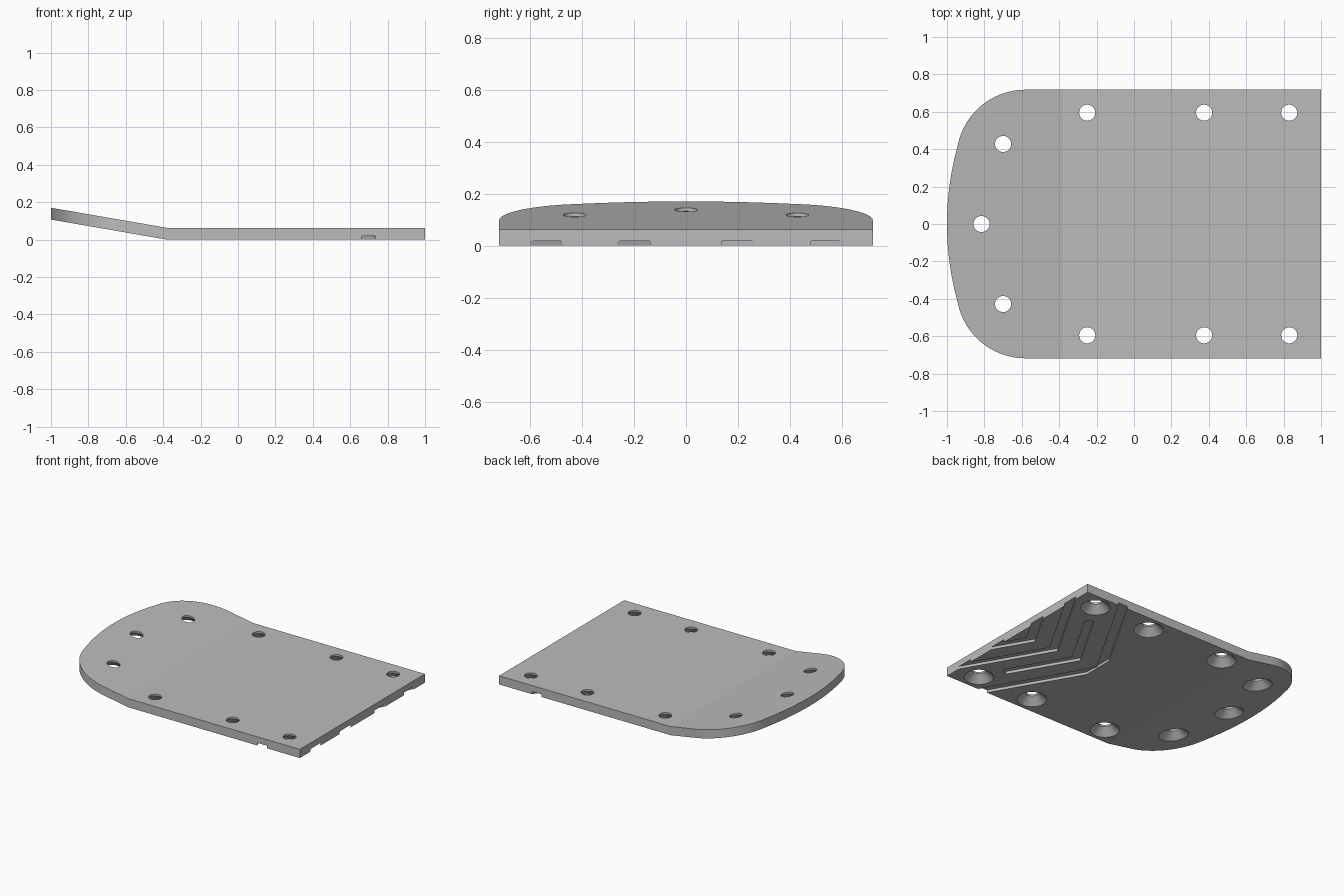
import bpy, bmesh, math
from math import sin, cos, radians, tan

if "Cube" in bpy.data.objects:
    bpy.data.objects.remove(bpy.data.objects["Cube"])

HALF_W, THICK, FOLD, RISE = 0.718, 0.063, -0.38, 0.173
SLOPE = tan(radians(30))

grey = bpy.data.materials.new("plain_grey")
grey.use_nodes = True
grey.diffuse_color = (0.5, 0.5, 0.5, 1)
grey.node_tree.nodes["Principled BSDF"].inputs["Base Color"].default_value = (0.5, 0.5, 0.5, 1)


def prism(bm, outline, z0, z1):
    """Extrude a flat outline between two heights."""
    face = bm.faces.new([bm.verts.new((x, y, z0)) for x, y in outline])
    top = bmesh.ops.extrude_face_region(bm, geom=[face])["geom"]
    for v in top:
        if isinstance(v, bmesh.types.BMVert):
            v.co.z = z1


def lathe(bm, x, y, rings, sides=48):
    """Closed round solid from (radius, height) rings."""
    loops = [[bm.verts.new((x + r * cos(math.tau * i / sides),
                            y + r * sin(math.tau * i / sides), z))
              for i in range(sides)] for r, z in rings]
    for a, b in zip(loops, loops[1:]):
        for i in range(sides):
            j = (i + 1) % sides
            bm.faces.new((a[i], a[j], b[j], b[i]))
    bm.faces.new(loops[0])
    bm.faces.new(loops[-1])


def finish(bm, name):
    bmesh.ops.recalc_face_normals(bm, faces=bm.faces[:])
    mesh = bpy.data.meshes.new(name)
    bm.to_mesh(mesh)
    bm.free()
    ob = bpy.data.objects.new(name, mesh)
    bpy.context.collection.objects.link(ob)
    return ob


# Plate outline: straight tail, rounded corners, shallow curved nose
half = [(1, HALF_W)]
r, a_end = 0.37, 17
cx, cy = -0.58, HALF_W - r
for i in range(25):
    a = radians(90 + (90 - a_end) * i / 24)
    half.append((cx + r * cos(a), cy + r * sin(a)))
big = half[-1][1] / sin(radians(a_end))
for i in range(1, 8):
    a = radians(a_end * (1 - i / 8))
    half.append((-1 + big * (1 - cos(a)), big * sin(a)))
outline = half + [(-1, 0)] + [(x, -y) for x, y in reversed(half)]

bm = bmesh.new()
prism(bm, outline, 0, THICK)
plate = finish(bm, "bent_plate")
plate.data.materials.append(grey)

# Countersunk screw holes, wide at the underside
bm = bmesh.new()
holes = [(-0.815, 0)]
for x, y in ((0.83, 0.595), (0.375, 0.595), (-0.25, 0.595), (-0.70, 0.428)):
    holes += [(x, y), (x, -y)]
for x, y in holes:
    lathe(bm, x, y, [(0.108, -0.01), (0.043, 0.05), (0.043, 0.1)])
hole_cutter = finish(bm, "hole_cutter")


# Nested chevron grooves in the underside: inner apex, outer apex, reach, flat tip
bm = bmesh.new()
for inner, outer, reach, tip in ((0.92, 0.847, 0.5, 0), (0.723, 0.654, 0.7, 0),
                                 (0.53, 0.46, 0.45, 0), (0.32, 0.245, 0.85, 0.065)):
    back = reach - (inner - outer) * cos(radians(30)) * 0.5
    side = [(inner + SLOPE * back, back), (outer + SLOPE * reach, reach)]
    if tip:
        side.append((outer + tip, tip / SLOPE))
    middle = [] if tip else [(outer, 0)]
    prism(bm, [(inner, 0)] + side + middle + [(x, -y) for x, y in reversed(side)],
          -0.05, 0.019)
groove_cutter = finish(bm, "groove_cutter")

# Cut holes and grooves, then discard the cutters
cutters = (hole_cutter, groove_cutter)
for cutter in cutters:
    cutter.hide_render = True
    mod = plate.modifiers.new(cutter.name, "BOOLEAN")
    mod.operation, mod.solver, mod.object = "DIFFERENCE", "EXACT", cutter
bpy.ops.object.select_all(action="DESELECT")
bpy.context.view_layer.objects.active = plate
plate.select_set(True)
for cutter in cutters:
    bpy.ops.object.modifier_apply(modifier=cutter.name)
    bpy.data.objects.remove(cutter)

# Fold the nose end upward
bm = bmesh.new()
bm.from_mesh(plate.data)
bmesh.ops.bisect_plane(bm, geom=bm.verts[:] + bm.edges[:] + bm.faces[:],
                       plane_co=(FOLD, 0, 0), plane_no=(1, 0, 0))
for v in bm.verts:
    if v.co.x < FOLD:
        v.co.z += (FOLD - v.co.x) * RISE
bm.to_mesh(plate.data)
bm.free()
bpy.ops.object.shade_smooth_by_angle(angle=radians(8))
